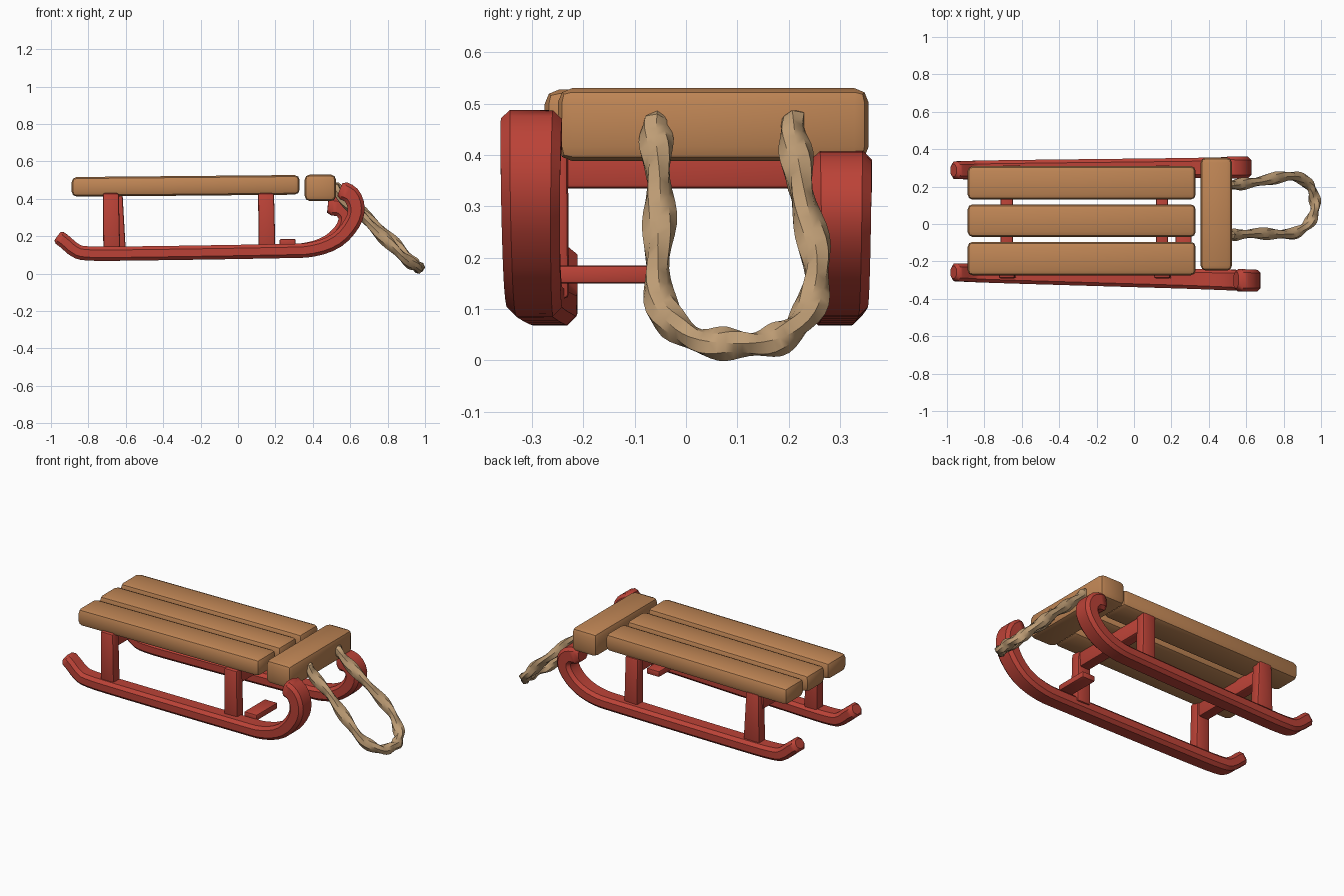
import bpy, bmesh, math
from mathutils import Vector

if "Cube" in bpy.data.objects:
    bpy.data.objects.remove(bpy.data.objects["Cube"])


def material(name, rgb):
    m = bpy.data.materials.new(name)
    m.use_nodes = True
    m.diffuse_color = (*rgb, 1)
    m.node_tree.nodes["Principled BSDF"].inputs["Base Color"].default_value = (*rgb, 1)
    return m


wood = material("warm wood", (0.52, 0.235, 0.09))
red = material("red paint", (0.50, 0.055, 0.038))
hemp = material("hemp rope", (0.52, 0.34, 0.18))


def finish(name, bm, mat, angle=35):
    bmesh.ops.recalc_face_normals(bm, faces=bm.faces)
    mesh = bpy.data.meshes.new(name)
    bm.to_mesh(mesh)
    bm.free()
    ob = bpy.data.objects.new(name, mesh)
    bpy.context.collection.objects.link(ob)
    mesh.materials.append(mat)
    bpy.ops.object.select_all(action="DESELECT")
    ob.select_set(True)
    bpy.context.view_layer.objects.active = ob
    bpy.ops.object.shade_smooth_by_angle(angle=math.radians(angle))
    return ob


def block(name, mat, bottom, top, size, bevel, size_top=None):
    """Box between two end centres, optionally tapered, with bevelled edges."""
    bm = bmesh.new()
    bmesh.ops.create_cube(bm, size=1)
    for v in bm.verts:
        c, s = (top, size_top or size) if v.co.z > 0 else (bottom, size)
        v.co = (c[0] + v.co.x * s[0], c[1] + v.co.y * s[1], c[2])
    bmesh.ops.bevel(bm, geom=bm.edges[:], offset=bevel, segments=2,
                    affect="EDGES", profile=0.5)
    return finish(name, bm, mat)


def smooth_path(pts, n):
    """Catmull-Rom interpolation with n steps per span."""
    p = [Vector(q) for q in pts]
    p = [2 * p[0] - p[1]] + p + [2 * p[-1] - p[-2]]
    out = []
    for i in range(1, len(p) - 2):
        a, b, c, d = p[i - 1:i + 3]
        for k in range(n):
            t = k / n
            out.append(0.5 * (2 * b + (c - a) * t + (2 * a - 5 * b + 4 * c - d) * t * t
                              + (3 * b - a - 3 * c + d) * t ** 3))
    return out + [p[-2]]


def sweep(name, mat, path, ref, section, angle=35):
    """Sweep section(t) -> [(side, up)...] along the path, side lying along ref."""
    bm = bmesh.new()
    rings = []
    last = len(path) - 1
    for i, p in enumerate(path):
        tan = (path[min(i + 1, last)] - path[max(i - 1, 0)]).normalized()
        side = (ref - tan * ref.dot(tan)).normalized()
        up = tan.cross(side)
        rings.append([bm.verts.new(p + side * a + up * b) for a, b in section(i / last)])
    for r, s in zip(rings, rings[1:]):
        for k in range(len(r)):
            j = (k + 1) % len(r)
            bm.faces.new((r[k], r[j], s[j], s[k]))
    bm.faces.new(rings[0])
    bm.faces.new(rings[-1])
    return finish(name, bm, mat, angle)


# Runners: chamfered bar, a little thicker at both curled ends
def runner_section(t):
    end = 0.72 if t in (0, 1) else 1
    w = (0.047 + 0.013 * t) * end
    h = (0.038 + 0.012 * max(0, 2 * t - 1)) * end
    c = 0.018
    return [(w, h - c), (w - c, h), (c - w, h), (-w, h - c),
            (-w, c - h), (c - w, -h), (w - c, -h), (w, c - h)]


base = [(-0.965, 0.20), (-0.925, 0.17), (-0.87, 0.125), (-0.80, 0.108),
        (-0.55, 0.108), (0.2, 0.12)]
curls = {
    "right_runner": ([(0.40, 0.13), (0.53, 0.18), (0.61, 0.27), (0.632, 0.35),
                      (0.605, 0.42), (0.545, 0.45)], -0.285, -0.028),
    "left_runner": ([(0.38, 0.13), (0.49, 0.17), (0.56, 0.235), (0.582, 0.30),
                     (0.55, 0.35), (0.48, 0.362)], 0.297, 0.01),
}
for name, (curl, y, slope) in curls.items():
    path = smooth_path([(x, y + slope * x, z) for x, z in base + curl], 3)
    sweep(name, red, path, Vector((0, 1, 0)), runner_section, 40)

# Posts standing on the runners, and crossbars joining them
for label, x, flare in (("rear", -0.68, 0.02), ("front", 0.15, 0.0)):
    for side, y in (("right", -0.26), ("left", 0.28)):
        lean = flare if side == "left" else 0
        block(f"{label}_{side}_post", red, (x + 0.005 + lean, y, 0.12), (x + lean, y, 0.43),
              (0.09 + lean, 0.065), 0.01, (0.085, 0.06))
    block(f"{label}_crossbar", red, (x, 0.01, 0.335), (x, 0.01, 0.425), (0.065, 0.53), 0.008)

# Short foot rest stub on the right runner
block("foot_rest", red, (0.265, -0.16, 0.15), (0.265, -0.16, 0.185), (0.085, 0.20), 0.006)

# Seat slats and the board at the front
for side, y, w in (("right", -0.185, 0.18), ("middle", 0.018, 0.175), ("left", 0.22, 0.18)):
    slat = block(f"{side}_slat", wood, (-0.28, y, 0.417), (-0.28, y, 0.522),
                 (1.22, w), 0.028)
    for v in slat.data.vertices:
        v.co.z += 0.009 * (v.co.x + 0.28)
block("front_board", wood, (0.44, 0.053, 0.388), (0.44, 0.053, 0.53), (0.168, 0.605), 0.028)


# Twisted rope loop tied to the front board
def rope_section(t):
    out = []
    for k in range(8):
        a = math.tau * k / 8
        r = 0.028 * (1 + 0.22 * math.cos(2 * (a - t * 26)))
        r *= 0.6 if t in (0, 1) else 1
        out.append((r * math.cos(a), r * math.sin(a)))
    return out


loop = [(0.505, -0.055, 0.475), (0.55, -0.058, 0.41), (0.66, -0.05, 0.31),
        (0.77, -0.055, 0.20), (0.87, -0.045, 0.10), (0.94, 0.01, 0.045),
        (0.967, 0.08, 0.032), (0.962, 0.15, 0.034), (0.935, 0.21, 0.06),
        (0.87, 0.252, 0.13), (0.78, 0.25, 0.22), (0.66, 0.225, 0.33),
        (0.56, 0.212, 0.42), (0.505, 0.205, 0.475)]
sweep("pull_rope", hemp, smooth_path(loop, 5), Vector((0.65, 0, 0.76)), rope_section, 25)
